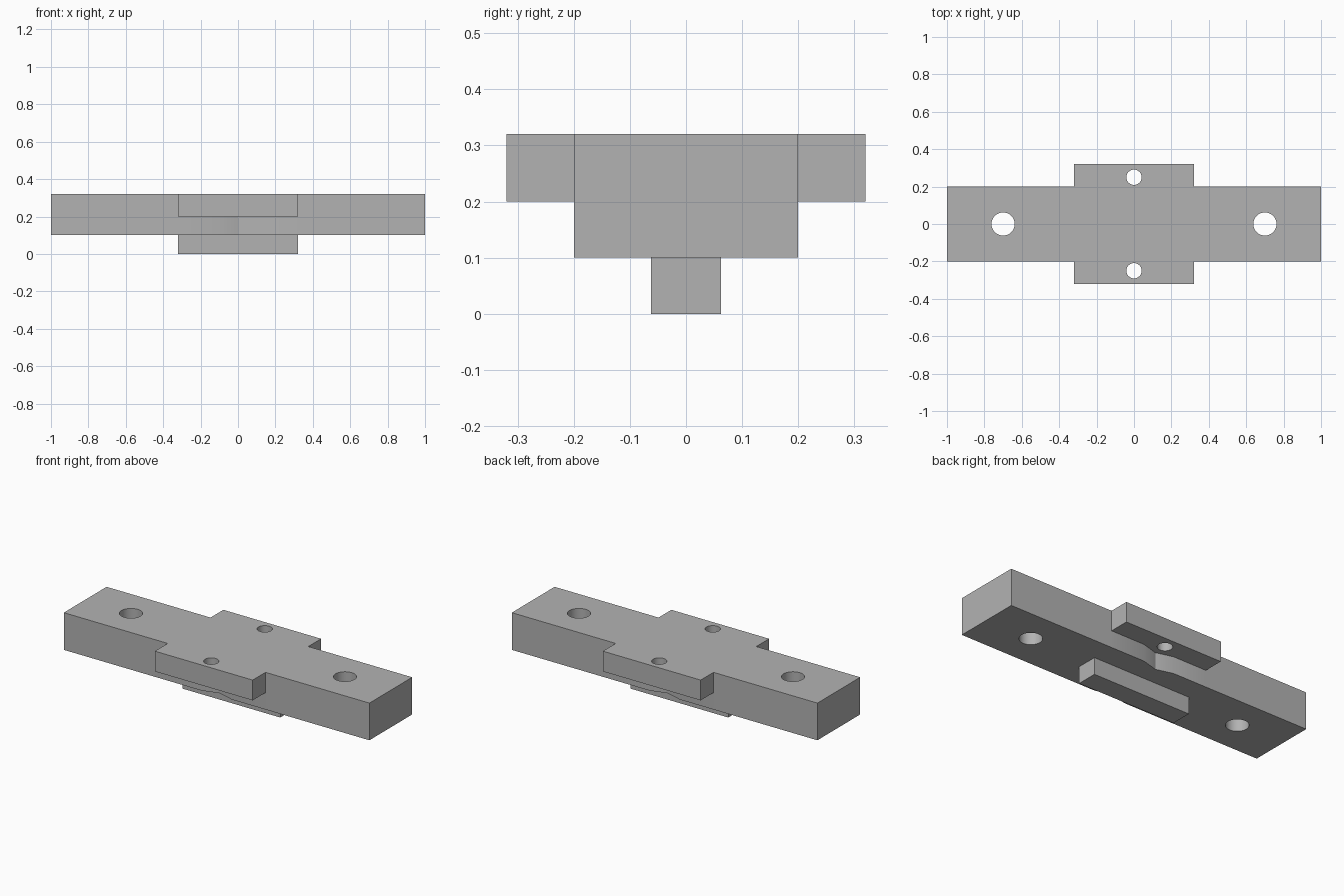
import bpy, bmesh, math

if "Cube" in bpy.data.objects:
    bpy.data.objects.remove(bpy.data.objects["Cube"])

grey = bpy.data.materials.new("plain grey")
grey.diffuse_color = (0.45, 0.45, 0.45, 1)
grey.use_nodes = True
grey.node_tree.nodes["Principled BSDF"].inputs["Base Color"].default_value = grey.diffuse_color


def prism(name, outline, z0, z1):
    """Extrude a flat outline from z0 to z1."""
    bm = bmesh.new()
    face = bm.faces.new([bm.verts.new((x, y, z0)) for x, y in outline])
    ext = bmesh.ops.extrude_face_region(bm, geom=[face])
    top = [v for v in ext["geom"] if isinstance(v, bmesh.types.BMVert)]
    bmesh.ops.translate(bm, vec=(0, 0, z1 - z0), verts=top)
    bmesh.ops.recalc_face_normals(bm, faces=bm.faces)
    mesh = bpy.data.meshes.new(name)
    bm.to_mesh(mesh)
    bm.free()
    mesh.materials.append(grey)
    obj = bpy.data.objects.new(name, mesh)
    bpy.context.collection.objects.link(obj)
    return obj


def circle(cx, cy, r, n=32):
    return [(cx + r * math.cos(2 * math.pi * i / n),
             cy + r * math.sin(2 * math.pi * i / n)) for i in range(n)]


def combine(target, other, operation):
    """Apply a boolean and drop the helper."""
    mod = target.modifiers.new(operation.lower(), "BOOLEAN")
    mod.operation, mod.solver, mod.object = operation, "EXACT", other
    bpy.context.view_layer.objects.active = target
    bpy.ops.object.modifier_apply(modifier=mod.name)
    bpy.data.objects.remove(other)


# Cross-shaped plate: long bar with a wide middle
quarter = [(1, 0.2), (0.32, 0.2), (0.32, 0.32)]
half = quarter + [(-x, y) for x, y in reversed(quarter)]
plate = prism("mounting_plate", half + [(-x, -y) for x, y in half], 0.1, 0.32)

# Undercut below each side flange, with a shallow V relief in the bar
for s in (1, -1):
    cut = [(-0.4, 0.2), (-0.1, 0.2), (0, 0.172), (0.1, 0.2),
           (0.4, 0.2), (0.4, 0.4), (-0.4, 0.4)]
    combine(plate, prism("undercut", [(x, s * y) for x, y in cut], 0, 0.2),
            "DIFFERENCE")

# Locating ridge underneath
ridge = [(-0.32, -0.062), (0.32, -0.062), (0.32, 0.062), (-0.32, 0.062)]
combine(plate, prism("ridge", ridge, 0, 0.15), "UNION")

# Bolt holes in the bar and screw holes in the flanges
for s in (1, -1):
    for x, y, r in ((0.7 * s, 0, 0.062), (0, 0.25 * s, 0.041)):
        combine(plate, prism("hole", circle(x, y, r), -0.1, 0.5), "DIFFERENCE")

# Smooth hole walls, sharp edges elsewhere
plate.select_set(True)
bpy.context.view_layer.objects.active = plate
bpy.ops.object.shade_smooth_by_angle(angle=math.radians(20))
